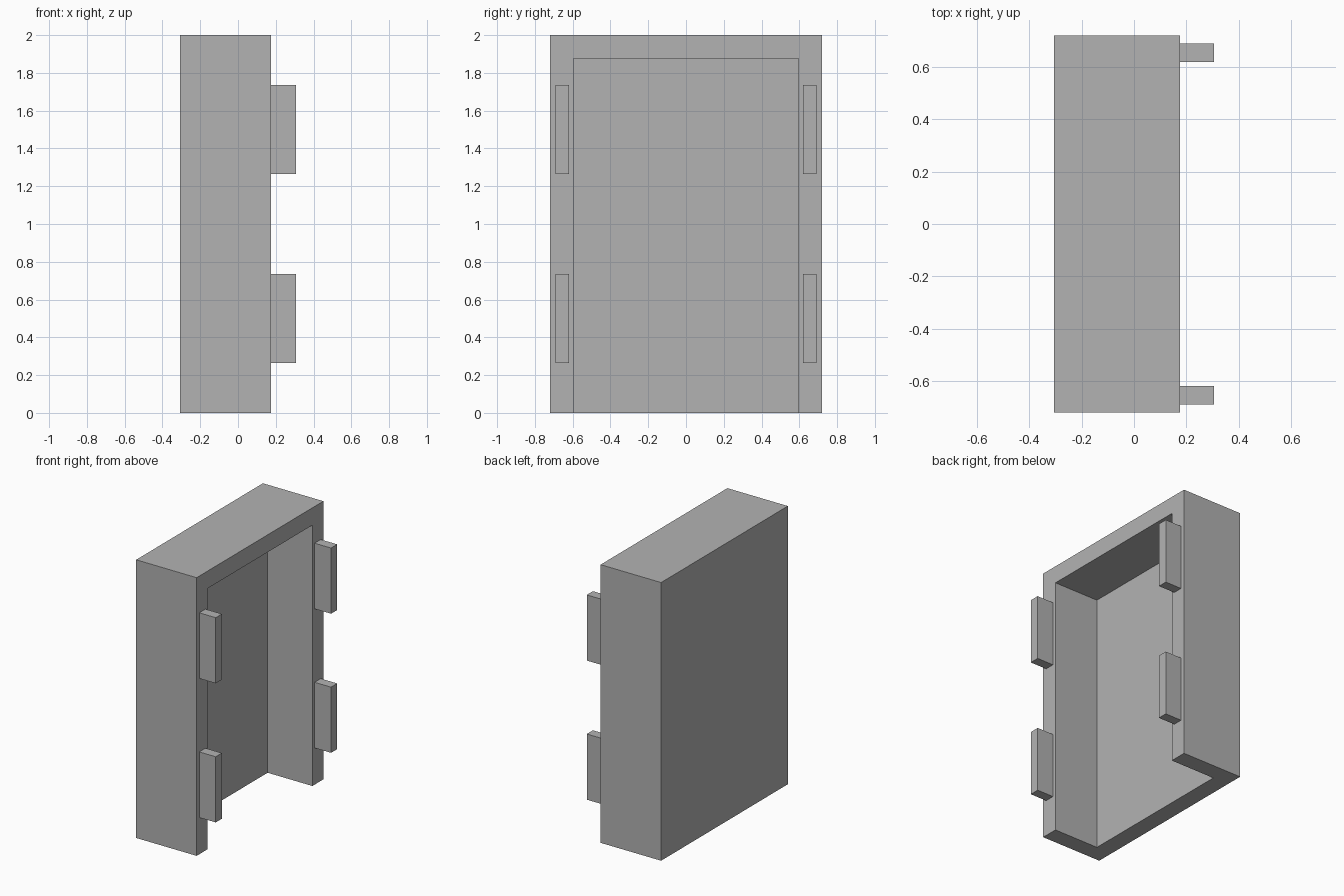
import bpy
import bmesh
from mathutils import Vector

default = bpy.data.objects.get("Cube")
if default:
    bpy.data.objects.remove(default, do_unlink=True)

# Single plain grey material
GREY = (0.448, 0.448, 0.448, 1)
grey = bpy.data.materials.new("plain_grey")
grey.use_nodes = True
grey.diffuse_color = GREY
grey.node_tree.nodes["Principled BSDF"].inputs["Base Color"].default_value = GREY

# Main dimensions
BACK, FRONT, TAB_END = -0.306, 0.175, 0.306
HALF_WIDTH, HEIGHT, WALL = 0.72, 2.0, 0.125


def box(name, low, high):
    """Add a box spanning two opposite corners."""
    low, high = Vector(low), Vector(high)
    bm = bmesh.new()
    bmesh.ops.create_cube(bm, size=1)
    bmesh.ops.scale(bm, vec=high - low, verts=bm.verts)
    bmesh.ops.translate(bm, vec=(low + high) / 2, verts=bm.verts)
    mesh = bpy.data.meshes.new(name)
    bm.to_mesh(mesh)
    bm.free()
    mesh.materials.append(grey)
    obj = bpy.data.objects.new(name, mesh)
    bpy.context.collection.objects.link(obj)
    return obj


# Housing: a block hollowed out through its open side and bottom
housing = box("housing", (BACK, -HALF_WIDTH, 0), (FRONT, HALF_WIDTH, HEIGHT))
inner = HALF_WIDTH - WALL
cutter = box("recess_cutter", (BACK + WALL, -inner, -0.2),
             (FRONT + 0.2, inner, HEIGHT - WALL))
cutter.hide_render = True
cut = housing.modifiers.new("recess", "BOOLEAN")
cut.operation = "DIFFERENCE"
cut.solver = "EXACT"
cut.object = cutter
bpy.context.view_layer.objects.active = housing
bpy.ops.object.modifier_apply(modifier=cut.name)
bpy.data.objects.remove(cutter, do_unlink=True)

# Mounting tabs: two on each side wall rim
TAB_Y, TAB_THICK, TAB_TALL = 0.655, 0.07, 0.472
for side, sign in (("right", -1), ("left", 1)):
    for level, z in (("lower", 0.5), ("upper", 1.5)):
        y = sign * TAB_Y
        box(f"{level}_{side}_tab",
            (FRONT, y - TAB_THICK / 2, z - TAB_TALL / 2),
            (TAB_END, y + TAB_THICK / 2, z + TAB_TALL / 2))
